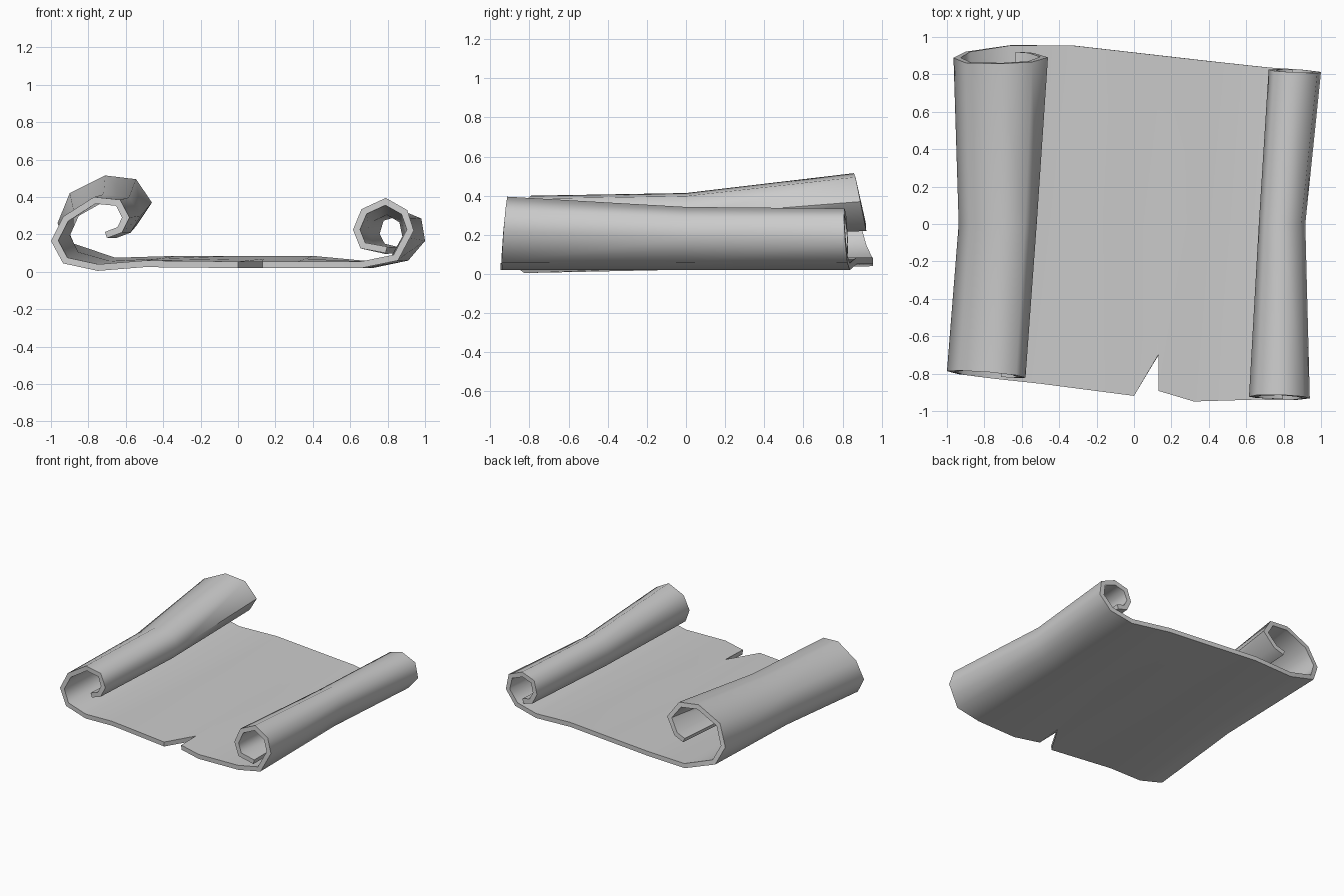
import bpy

# Remove the default object
default_cube = bpy.data.objects.get("Cube")
if default_cube:
    bpy.data.objects.remove(default_cube, do_unlink=True)

SHEET_THICKNESS = 0.035
TEAR_TIP_COLUMN = 11


def make_material(name, colour):
    material = bpy.data.materials.new(name)
    material.use_nodes = True
    material.diffuse_color = colour
    shader = material.node_tree.nodes["Principled BSDF"]
    shader.inputs["Base Color"].default_value = colour
    return material


def interpolate(knots, value):
    """Piecewise linear lookup in a list of (position, result) pairs."""
    if value <= knots[0][0]:
        return knots[0][1]
    for (start, low), (end, high) in zip(knots, knots[1:]):
        if value <= end:
            return low + (high - low) * (value - start) / (end - start)
    return knots[-1][1]


# Outer cross-sections (x, z): left curl, flat sheet, right curl
front_profile = [
    (-.70, .18), (-.62, .21), (-.58, .29), (-.63, .385), (-.77, .40),
    (-.935, .295), (-1, .165), (-.935, .045), (-.75, .005),
    (-.5, .025), (0, .02), (.15, .02), (.13, .02), (.32, .02), (.66, .02),
    (.855, .06), (.94, .22), (.905, .33), (.79, .395), (.66, .335),
    (.615, .225), (.655, .125), (.79, .1),
]
back_profile = [
    (-.62, .22), (-.54, .25), (-.46, .37), (-.545, .495), (-.71, .515),
    (-.9, .42), (-.965, .26), (-.9, .12), (-.66, .04),
    (-.33, .05), (0, .05), (.12, .05), (.22, .05), (.4, .05), (.72, .02),
    (.91, .06), (1, .165), (.98, .285), (.86, .335), (.75, .3),
    (.72, .2), (.76, .12), (.84, .1),
]

# Outlines of the two ragged ends, as (x, y)
front_edge = [(-1, -.8), (-.58, -.845), (0, -.92), (.13, -.893),
              (.32, -.95), (.65, -.94), (.94, -.95)]
back_edge = [(-.97, .93), (-.65, .955), (-.33, .955), (.72, .835), (1, .82)]


def front_row():
    """Front end, leaning back with height and torn at one column."""
    row = []
    for column, (x, z) in enumerate(front_profile):
        y = interpolate(front_edge, x) + 0.08 * z
        if column == TEAR_TIP_COLUMN:
            y = -0.67
        row.append((x, y, z))
    return row


def back_row():
    """Back end, with the left curl leaning more than the right one."""
    row = []
    for x, z in back_profile:
        lean = 0.2 if x < 0 else 0.06
        row.append((x, interpolate(back_edge, x) - lean * (z - 0.05), z))
    return row


def squeeze(value, pivot, factor):
    return pivot + (value - pivot) * factor


def waist_row():
    """Middle of the sheet, where both curls are pinched tighter."""
    row = []
    for (front_x, front_z), (back_x, back_z) in zip(front_profile, back_profile):
        x = (front_x + back_x) / 2
        z = (front_z + back_z) / 2
        if x < -0.53:
            x = squeeze(x, -0.53, 0.9)
        elif x > 0.67:
            x = squeeze(x, 0.67, 0.82)
        z = squeeze(z, 0.02, 0.9 if x < 0 else 0.935)
        row.append((x, 0, z))
    return row


def loft(name, rows, material):
    """Join equal-length rows of points with quads into one object."""
    count = len(rows[0])
    vertices = [point for row in rows for point in row]
    faces = []
    for level in range(len(rows) - 1):
        for column in range(count - 1):
            corner = level * count + column
            faces.append((corner, corner + 1, corner + count + 1, corner + count))
    mesh = bpy.data.meshes.new(name)
    mesh.from_pydata(vertices, [], faces)
    mesh.materials.append(material)
    part = bpy.data.objects.new(name, mesh)
    bpy.context.collection.objects.link(part)
    return part


# Curled sheet, thickened towards the inside of the curls
grey = make_material("plain grey", (0.6, 0.6, 0.6, 1))
scroll = loft("curled_sheet", [front_row(), waist_row(), back_row()], grey)
solidify = scroll.modifiers.new("thickness", "SOLIDIFY")
solidify.thickness = SHEET_THICKNESS
solidify.offset = 1
solidify.use_even_offset = True

# Apply the thickness, then smooth the curls and keep the rims sharp
bpy.ops.object.select_all(action="DESELECT")
scroll.select_set(True)
bpy.context.view_layer.objects.active = scroll
bpy.ops.object.modifier_apply(modifier=solidify.name)
bpy.ops.object.shade_smooth_by_angle(angle=1.1)
